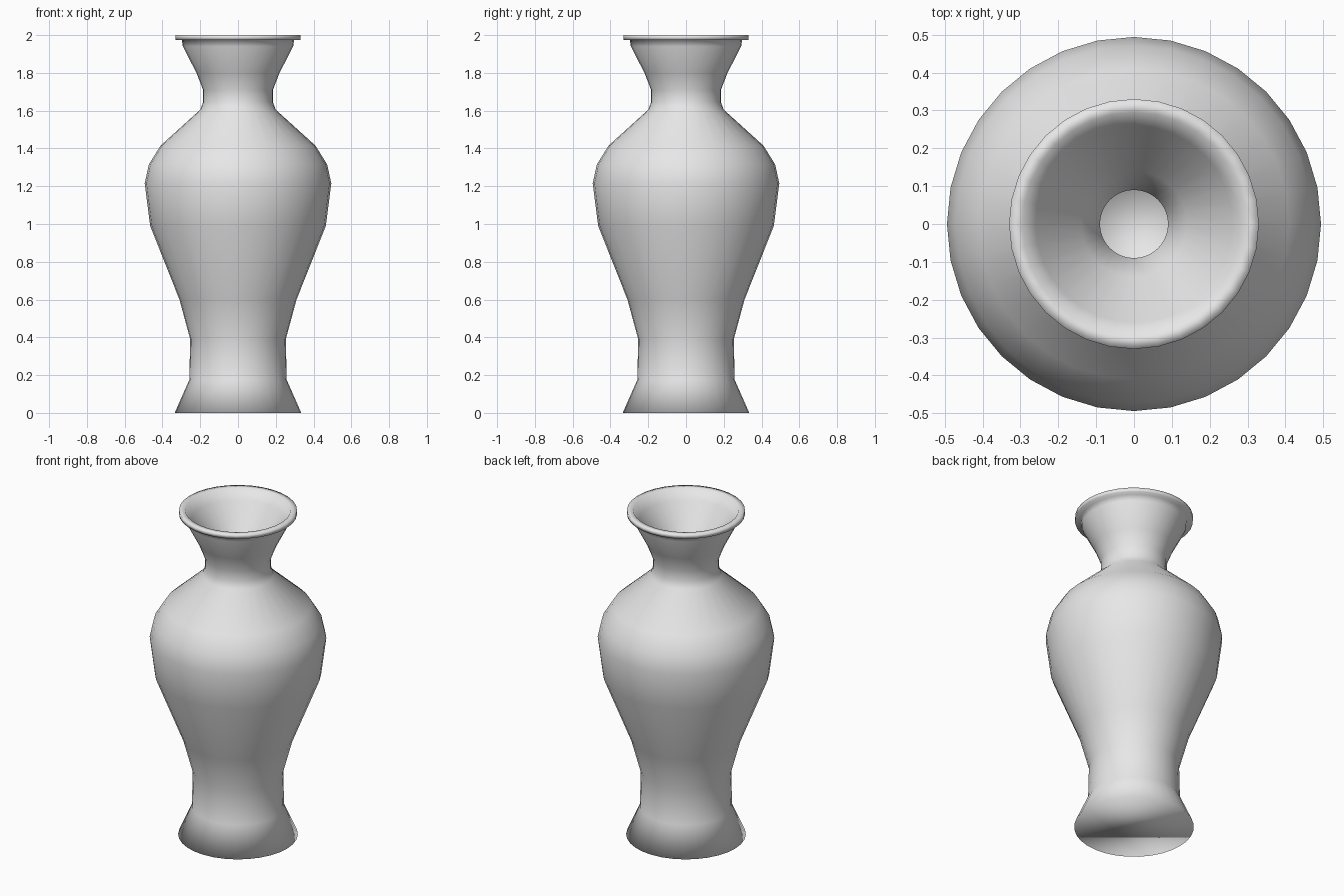
import bpy, bmesh
from math import cos, sin, tau

cube = bpy.data.objects.get("Cube")
if cube:
    bpy.data.objects.remove(cube, do_unlink=True)

SIDES = 32


def make_material(name, color):
    mat = bpy.data.materials.new(name)
    mat.use_nodes = True
    mat.diffuse_color = color
    mat.node_tree.nodes["Principled BSDF"].inputs["Base Color"].default_value = color
    return mat


def lathe(name, profile, mat):
    """Revolve (radius, height) points about z, closing both ends with a disc."""
    bm = bmesh.new()
    rings = [
        [bm.verts.new((r * cos(tau * i / SIDES), r * sin(tau * i / SIDES), z))
         for i in range(SIDES)]
        for r, z in profile
    ]
    for low, high in zip(rings, rings[1:]):
        for i in range(SIDES):
            j = (i + 1) % SIDES
            bm.faces.new((low[i], low[j], high[j], high[i]))
    bm.faces.new(rings[0][::-1])
    bm.faces.new(rings[-1])
    bmesh.ops.recalc_face_normals(bm, faces=bm.faces)
    for face in bm.faces:
        face.smooth = True
    mesh = bpy.data.meshes.new(name)
    bm.to_mesh(mesh)
    bm.free()
    mesh.materials.append(mat)
    obj = bpy.data.objects.new(name, mesh)
    bpy.context.collection.objects.link(obj)
    return obj


# Outer wall, from the flared foot up to the neck
foot = [(0.335, 0), (0.258, 0.175), (0.253, 0.39)]
body = [(0.31, 0.6), (0.465, 0.99), (0.494, 1.215), (0.472, 1.315), (0.41, 1.415)]
neck = [(0.2, 1.605), (0.185, 1.645), (0.185, 1.71), (0.22, 1.8), (0.292, 1.94)]

# Square lip overhanging the neck
lip = [(0.297, 1.975), (0.33, 1.975), (0.33, 2), (0.295, 2)]

# Funnel mouth, narrow throat and hollow inside
inside = [(0.26, 1.94), (0.14, 1.8), (0.09, 1.71), (0.09, 1.645), (0.12, 1.57),
          (0.33, 1.36), (0.39, 1.215), (0.36, 0.99), (0.21, 0.6), (0.155, 0.39),
          (0.155, 0.15)]

stoneware = make_material("grey stoneware", (0.8, 0.8, 0.8, 1))
lathe("vase", foot + body + neck + lip + inside, stoneware)
